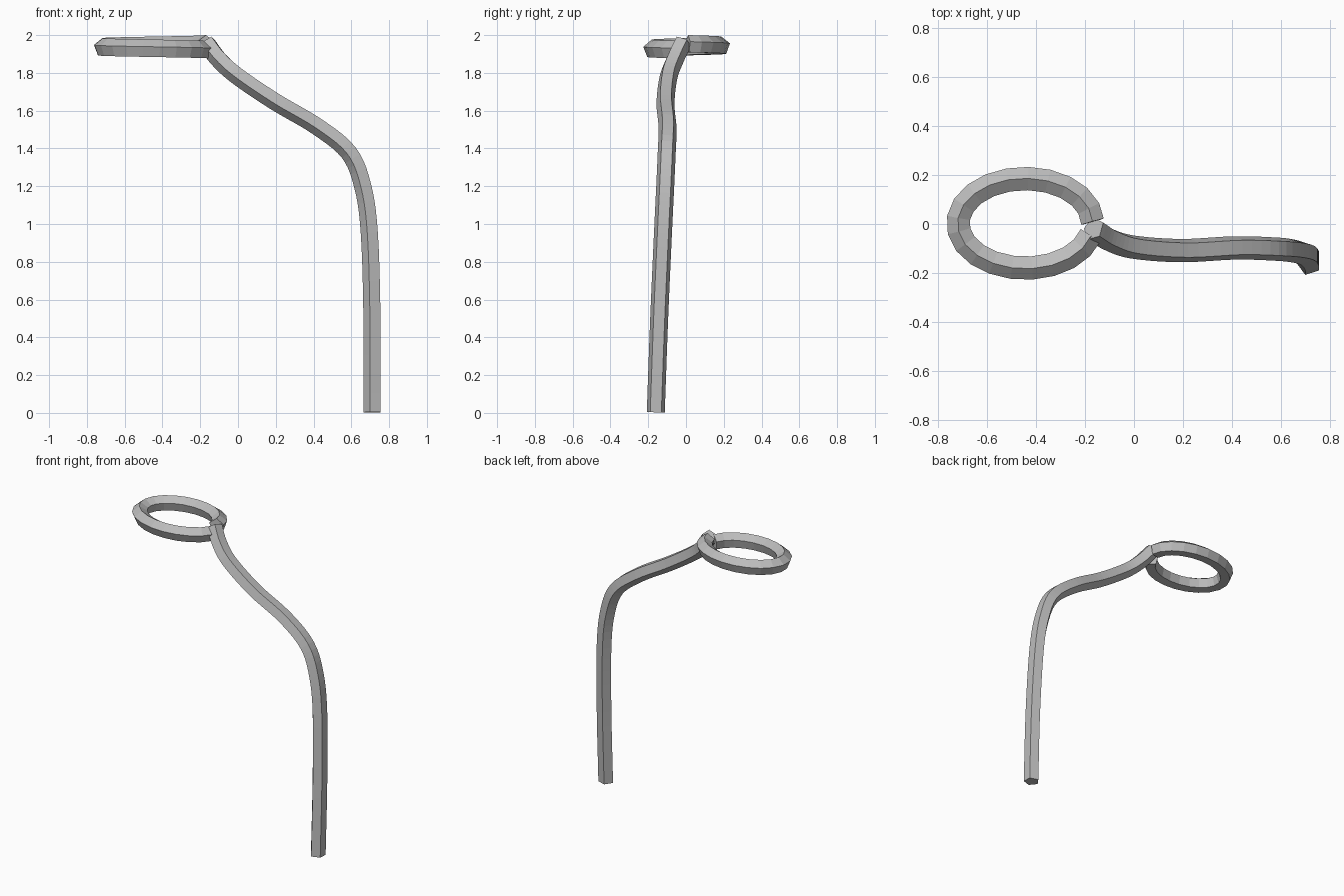
import bpy
import bmesh
import math
from mathutils import Vector

cube = bpy.data.objects.get("Cube")
if cube:
    bpy.data.objects.remove(cube, do_unlink=True)

RADIUS = 0.05
SIDES = 5

grey = bpy.data.materials.new("plain_grey")
grey.use_nodes = True
grey.diffuse_color = (0.5, 0.5, 0.5, 1)
grey.node_tree.nodes["Principled BSDF"].inputs["Base Color"].default_value = (0.5, 0.5, 0.5, 1)


def spline(points, steps):
    """Smooth path through the points."""
    pts = [Vector(p) for p in points]
    pts = [2 * pts[0] - pts[1]] + pts + [2 * pts[-1] - pts[-2]]
    path = []
    for a, b, c, d in zip(pts, pts[1:], pts[2:], pts[3:]):
        for i in range(steps):
            t = i / steps
            path.append(0.5 * (2 * b + (c - a) * t + (2 * a - 5 * b + 4 * c - d) * t ** 2
                               + (3 * b - a - 3 * c + d) * t ** 3))
    return path + [pts[-2]]


def sweep(name, path, corner):
    """Five-sided bar along a path; corner is the direction of one edge at the start."""
    bm = bmesh.new()
    rings = []
    for i, p in enumerate(path):
        tangent = (path[min(i + 1, len(path) - 1)] - path[max(i - 1, 0)]).normalized()
        corner = (corner - tangent * corner.dot(tangent)).normalized()
        side = tangent.cross(corner)
        angles = [math.tau * k / SIDES for k in range(SIDES)]
        rings.append([bm.verts.new(p + RADIUS * (corner * math.cos(a) + side * math.sin(a)))
                      for a in angles])
    for r, s in zip(rings, rings[1:]):
        for k in range(SIDES):
            n = (k + 1) % SIDES
            bm.faces.new((r[k], r[n], s[n], s[k]))
    bm.faces.new(rings[0][::-1])
    bm.faces.new(rings[-1])
    bmesh.ops.recalc_face_normals(bm, faces=bm.faces)
    mesh = bpy.data.meshes.new(name)
    bm.to_mesh(mesh)
    bm.free()
    mesh.materials.append(grey)
    obj = bpy.data.objects.new(name, mesh)
    bpy.context.collection.objects.link(obj)
    return obj


# Curved stem, rising and bending over toward the ring
stem_points = [(0.714, -0.16, 0.003), (0.714, -0.142, 0.5), (0.7, -0.122, 0.95),
               (0.665, -0.11, 1.2), (0.59, -0.102, 1.38), (0.42, -0.097, 1.52),
               (0.2, -0.108, 1.65), (0.0, -0.093, 1.785), (-0.1, -0.06, 1.875),
               (-0.165, -0.02, 1.96)]
sweep("stem", spline(stem_points, 5), Vector((-1, 0, 0)))

# Oval ring, open at the stem and sinking slightly along its turn
COUNT = 20
ring_path = []
for i in range(COUNT + 1):
    turn = i / COUNT
    a = math.radians(2 + 342 * turn)
    ring_path.append(Vector((-0.443 + 0.274 * math.cos(a), 0.003 + 0.182 * math.sin(a),
                             1.95 - 0.03 * turn)))
sweep("ring", ring_path, Vector((0, 0, 1)))
